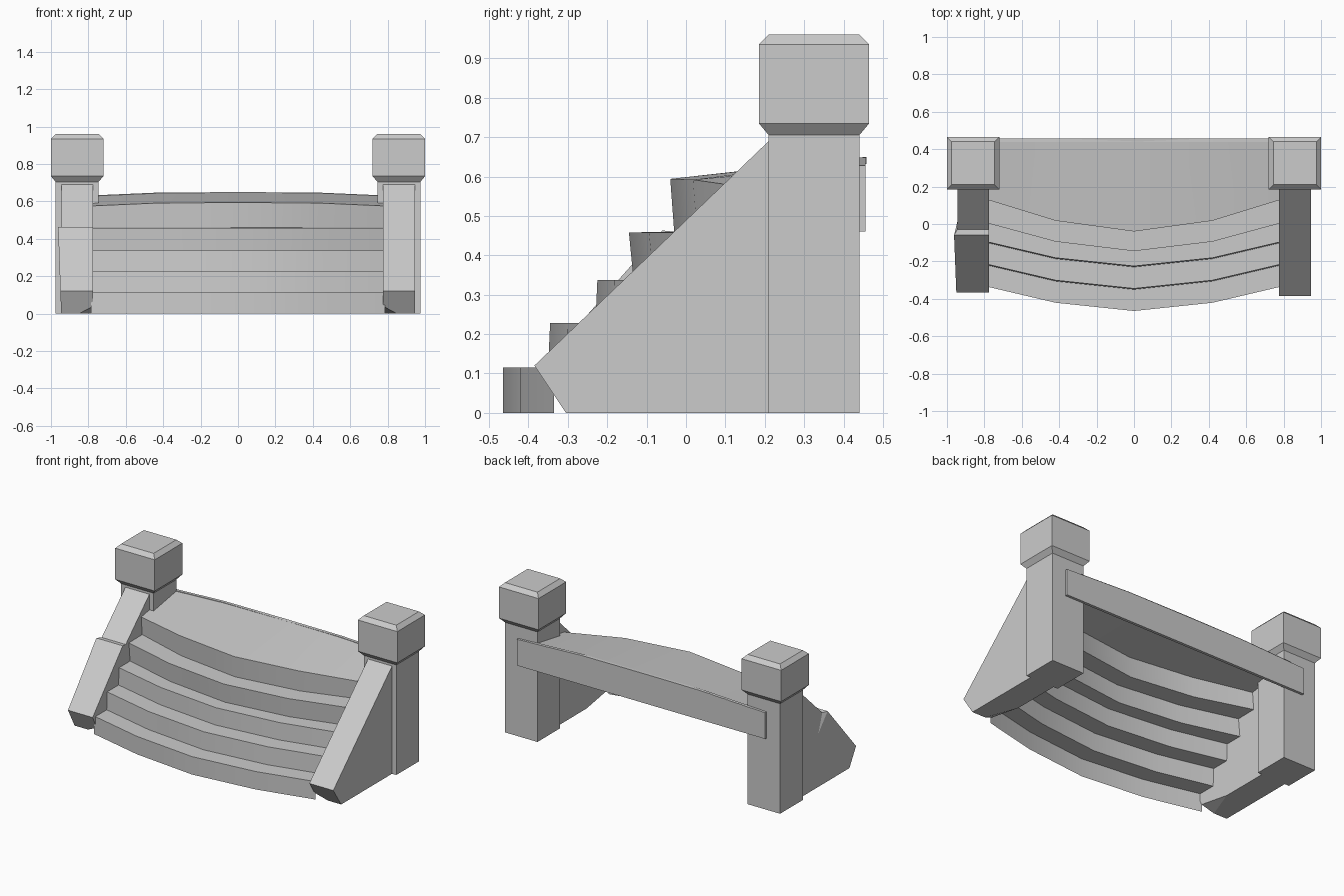
import bpy, bmesh, math
from mathutils import Vector

cube = bpy.data.objects.get("Cube")
if cube:
    bpy.data.objects.remove(cube, do_unlink=True)

stone = bpy.data.materials.new("grey_stone")
stone.use_nodes = True
GREY = (0.6, 0.6, 0.6, 1)
stone.diffuse_color = GREY
stone.node_tree.nodes["Principled BSDF"].inputs["Base Color"].default_value = GREY


def finish(name, bm, closed=True):
    if closed:
        bmesh.ops.recalc_face_normals(bm, faces=bm.faces[:])
    mesh = bpy.data.meshes.new(name)
    bm.to_mesh(mesh)
    bm.free()
    mesh.materials.append(stone)
    obj = bpy.data.objects.new(name, mesh)
    bpy.context.collection.objects.link(obj)
    return obj


def square_stack(name, cx, cy, rings):
    """Loft square rings given as (half width, height)."""
    bm = bmesh.new()
    loops = [[bm.verts.new((cx + sx * h, cy + sy * h, z))
              for sx, sy in ((-1, -1), (1, -1), (1, 1), (-1, 1))] for h, z in rings]
    bm.faces.new(loops[0])
    bm.faces.new(loops[-1])
    for a, b in zip(loops, loops[1:]):
        for k in range(4):
            n = (k + 1) % 4
            bm.faces.new((a[k], a[n], b[n], b[k]))
    return finish(name, bm)


def side_ramp(name, side, profile, crack=None):
    """Extrude a (y, z, outward bulge) profile and chip its inner front foot."""
    bm = bmesh.new()
    inner = [bm.verts.new((side * 0.775, y, z)) for y, z, b in profile]
    outer = [bm.verts.new((side * (0.945 + b), y, z)) for y, z, b in profile]
    bm.faces.new(inner)
    for k in range(len(profile)):
        n = (k + 1) % len(profile)
        bm.faces.new((inner[k], inner[n], outer[n], outer[k]))
    if crack:
        # The outer wall is split around a wedge-shaped crack
        c = bm.verts.new((side * 0.945, *crack))
        bm.faces.new((outer[0], outer[1], outer[2], c))
        bm.faces.new((outer[2], outer[3], c))
        bm.faces.new((outer[3], outer[4], outer[5], c))
        bm.faces.new((outer[5], outer[0], c))
    else:
        bm.faces.new(outer)
    a = Vector((side * 0.775, -0.33, 0.04))
    b = Vector((side * 0.85, -0.305, 0))
    c = Vector((side * 0.775, -0.1, 0))
    normal = (b - a).cross(c - a).normalized()
    if normal.dot(Vector((side * 0.775, -0.305, 0)) - a) < 0:
        normal.negate()
    bmesh.ops.bisect_plane(bm, geom=bm.verts[:] + bm.edges[:] + bm.faces[:],
                           plane_co=a, plane_no=normal, clear_outer=True)
    bmesh.ops.holes_fill(bm, edges=[e for e in bm.edges if e.is_boundary], sides=0)
    return finish(name, bm)


# Pillars with chamfered caps
for side, label in ((1, "left"), (-1, "right")):
    square_stack(label + "_pillar", side * 0.86, 0.325, [(0.115, 0), (0.115, 0.705)])
    square_stack(label + "_pillar_cap", side * 0.86, 0.325,
                 [(0.115, 0.705), (0.14, 0.735), (0.14, 0.935), (0.115, 0.96)])

# Sloping side walls, the right one cracked with its lower half pushed out
side_ramp("left_ramp", 1, [(0.21, 0, 0), (0.21, 0.69, 0), (-0.385, 0.12, 0), (-0.305, 0, 0)])
side_ramp("right_ramp", -1,
          [(0.21, 0, 0), (0.21, 0.69, 0), (-0.03, 0.46, 0), (-0.06, 0.463, 0.017),
           (-0.365, 0.12, 0.005), (-0.305, 0, 0)], crack=(0.01, 0.34))

# Bowed steps: a folded sheet, open underneath
section = [(-0.465, 0), (-0.465, 0.115), (-0.35, 0.115), (-0.345, 0.228),
           (-0.23, 0.228), (-0.225, 0.337), (-0.133, 0.337), (-0.145, 0.458),
           (-0.03, 0.46), (-0.04, 0.594), (0.458, 0.65)]
columns = [(-0.785, 1), (-0.42, 0.34), (0, 0), (0.42, 0.34), (0.785, 1)]
bm = bmesh.new()
grid = []
for i, (y, z) in enumerate(section):
    bow = 0.13 + 0.02 * max(0, i // 2 - 2)
    last = i == len(section) - 1
    row = []
    for x, t in columns:
        drop = 0.018 * t * t if i >= 9 else 0
        row.append(bm.verts.new((x, y if last else y + bow * t, z - drop)))
    grid.append(row)
for low, high in zip(grid, grid[1:]):
    for j in range(len(columns) - 1):
        bm.faces.new((low[j], low[j + 1], high[j + 1], high[j]))
steps = finish("steps", bm, closed=False)
bpy.ops.object.select_all(action="DESELECT")
steps.select_set(True)
bpy.context.view_layer.objects.active = steps
bpy.ops.object.shade_smooth_by_angle(angle=math.radians(30))

# Back board under the top landing, with a slightly arched top
outline = [(-0.88, 0.46), (0.88, 0.46), (0.88, 0.628), (0.42, 0.648), (-0.42, 0.648), (-0.88, 0.628)]
bm = bmesh.new()
front = [bm.verts.new((x, 0.438, z)) for x, z in outline]
back = [bm.verts.new((x, 0.456, z)) for x, z in outline]
bm.faces.new(front)
bm.faces.new(back)
for k in range(len(outline)):
    n = (k + 1) % len(outline)
    bm.faces.new((front[k], front[n], back[n], back[k]))
finish("back_board", bm)
